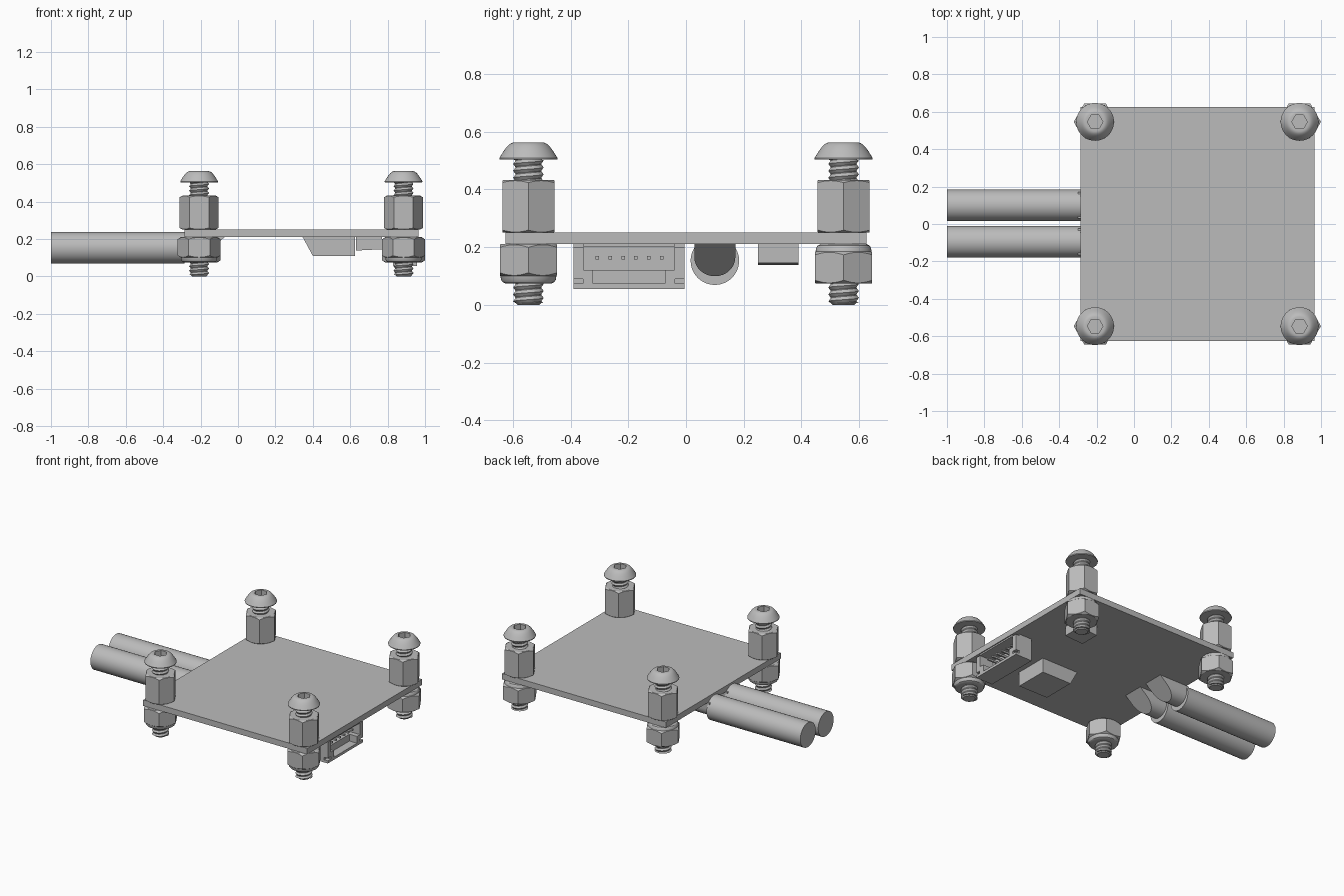
import bpy, bmesh, math

cube = bpy.data.objects.get("Cube")
if cube:
    bpy.data.objects.remove(cube, do_unlink=True)

grey = bpy.data.materials.new("plain_grey")
grey.use_nodes = True
colour = (0.5, 0.5, 0.5, 1)
grey.diffuse_color = colour
grey.node_tree.nodes["Principled BSDF"].inputs["Base Color"].default_value = colour

SEG = 48
ANGLES = [2 * math.pi * i / SEG for i in range(SEG)]


def loft(name, rings, smooth=False, caps=True):
    """Skin a list of equal-sized closed rings and cap both ends."""
    bm = bmesh.new()
    rows = [[bm.verts.new(p) for p in ring] for ring in rings]
    n = len(rows[0])
    for a, b in zip(rows, rows[1:]):
        for i in range(n):
            j = (i + 1) % n
            bm.faces.new((a[i], a[j], b[j], b[i]))
    if caps:
        bm.faces.new(rows[0])
        bm.faces.new(rows[-1])
    bmesh.ops.recalc_face_normals(bm, faces=bm.faces)
    mesh = bpy.data.meshes.new(name)
    bm.to_mesh(mesh)
    bm.free()
    mesh.materials.append(grey)
    obj = bpy.data.objects.new(name, mesh)
    bpy.context.collection.objects.link(obj)
    if smooth:
        bpy.ops.object.select_all(action='DESELECT')
        obj.select_set(True)
        bpy.context.view_layer.objects.active = obj
        bpy.ops.object.shade_smooth_by_angle()
    return obj


def box(name, x, y, z):
    def ring(h):
        return [(x[0], y[0], h), (x[1], y[0], h), (x[1], y[1], h), (x[0], y[1], h)]
    return loft(name, [ring(z[0]), ring(z[1])])


def side_prism(name, outline, y):
    """Extrude an x-z outline along y."""
    return loft(name, [[(px, v, pz) for px, pz in outline] for v in y])


def circle(r, z):
    return [(r * math.cos(a), r * math.sin(a), z) for a in ANGLES]


def hexagon(flat, z, lean=0):
    """Hexagon ring; lean bends the corners up or down for a chamfer."""
    pts = []
    for a in ANGLES:
        r = flat / math.cos(a % (math.pi / 3) - math.pi / 6)
        pts.append((r * math.cos(a), r * math.sin(a), z + lean * (r - flat)))
    return pts


def thread(name, z0, z1, minor=0.044, major=0.053, pitch=0.024):
    """Helical ridge, cut flat at both ends."""
    rows = []
    turns = math.ceil((z1 - z0) / pitch) + 1
    for k in range(turns * 2 + 1):
        row = []
        for a in ANGLES:
            z = z0 + pitch * (k / 2 - 1 + a / (2 * math.pi))
            r = major if k % 2 else minor
            row.append((r * math.cos(a), r * math.sin(a), min(max(z, z0), z1)))
        rows.append(row)
    # join the seam by running each row on to the one a whole turn above
    bm = bmesh.new()
    verts = [[bm.verts.new(p) for p in row] for row in rows]
    for k in range(len(verts) - 1):
        for i in range(SEG):
            a, b, j, s = verts[k], verts[k + 1], (i + 1) % SEG, 0
            if i == SEG - 1:
                if k + 3 >= len(verts):
                    continue
                s = 2
            bm.faces.new((a[i], verts[k + s][j], verts[k + 1 + s][j], b[i]))
    mesh = bpy.data.meshes.new(name)
    bm.to_mesh(mesh)
    bm.free()
    mesh.materials.append(grey)
    obj = bpy.data.objects.new(name, mesh)
    bpy.context.collection.objects.link(obj)
    return obj


def fastener(tag, x, y):
    parts = []
    # button head with hex socket
    dome = [circle(0.045, 0.503), circle(0.1, 0.503), circle(0.101, 0.508)]
    for i in range(1, 8):
        t = i / 7
        dome.append(circle(0.101 - 0.051 * t, 0.508 + 0.0545 * math.sin(t * math.pi / 2)))
    dome += [hexagon(0.036, 0.5625), hexagon(0.036, 0.525)]
    parts.append(loft("screw_head_" + tag, dome, True))
    # screw shaft and its threads
    shaft = [circle(0.038, 0), circle(0.045, 0.007), circle(0.045, 0.504)]
    parts.append(loft("screw_shaft_" + tag, shaft, True))
    parts.append(thread("lower_thread_" + tag, 0.006, 0.1))
    parts.append(thread("upper_thread_" + tag, 0.41, 0.504))
    # hex standoff above the board
    flat = 0.09
    parts.append(loft("standoff_" + tag, [
        circle(flat * 0.98, 0.25), hexagon(flat, 0.252, 0.5),
        hexagon(flat, 0.43, -0.5), circle(flat * 0.98, 0.432)], True))
    # lock nut below the board, turned over on the back pair
    flat = 0.099
    nut = [circle(0.055, 0.074), circle(0.08, 0.074), circle(0.09, 0.079),
           circle(0.095, 0.087), circle(0.097, 0.1), hexagon(flat, 0.102, 0.6),
           hexagon(flat, 0.208, -0.6), circle(flat * 0.98, 0.21)]
    if y > 0:
        nut = [[(px, py, 0.284 - pz) for px, py, pz in ring] for ring in nut]
    parts.append(loft("lock_nut_" + tag, nut, True))
    for p in parts:
        p.location = (x, y, 0)


# Circuit board
box("board", (-0.285, 0.965), (-0.625, 0.625), (0.21, 0.25))

for side, sx in (("left", 0.885), ("right", -0.208)):
    for end, sy in (("front", -0.546), ("back", 0.546)):
        fastener(end + "_" + side, sx, sy)

# Cables with slanted bare ends under the board
for tag, cy in (("front", -0.095), ("back", 0.1)):
    loft("cable_" + tag,
         [[(x, cy + 0.084 * math.cos(a), 0.153 + 0.084 * math.sin(a)) for a in ANGLES]
          for x in (-1, -0.285)], True)
    outline = [(0.071, 0.211)]
    for i in range(17):
        a = math.pi * i / 16
        outline.append((0.071 * math.cos(a), 0.165 - 0.066 * math.sin(a)))
    outline.append((-0.071, 0.211))
    loft("bare_wire_" + tag,
         [[(-0.3, cy + y, z) for y, z in outline],
          [(-0.2 + 1.17 * (z - 0.1), cy + y, z) for y, z in outline]], True)

# Chips under the board
side_prism("large_chip", [(0.345, 0.211), (0.4, 0.11), (0.625, 0.11), (0.625, 0.211)],
           (-0.37, -0.14))
side_prism("small_chip", [(0.63, 0.211), (0.63, 0.138), (0.77, 0.145), (0.77, 0.211)],
           (0.25, 0.39))

# Open socket connector
depth = (0.83, 0.958)
box("socket_back", (0.83, 0.85), (-0.39, -0.005), (0.055, 0.21))
box("socket_top", depth, (-0.355, -0.04), (0.2, 0.21))
box("socket_floor", depth, (-0.39, -0.005), (0.055, 0.073))
for tag, s in (("front", -1), ("back", 1)):
    mid = -0.1975
    wall = sorted((mid + s * 0.1925, mid + s * 0.158))
    ledge = sorted((mid + s * 0.16, mid + s * 0.125))
    box("socket_wall_" + tag, depth, wall, (0.09, 0.2))
    box("socket_corner_" + tag, (0.83, 0.93), wall, (0.073, 0.21))
    box("socket_ledge_" + tag, depth, ledge, (0.073, 0.12))
box("socket_tongue", (0.85, 0.9), (-0.325, -0.07), (0.073, 0.12))
for i in range(6):
    y = -0.307 + i * 0.0445
    box("pin_%d" % (i + 1), (0.84, 0.935), (y - 0.006, y + 0.006), (0.157, 0.169))
